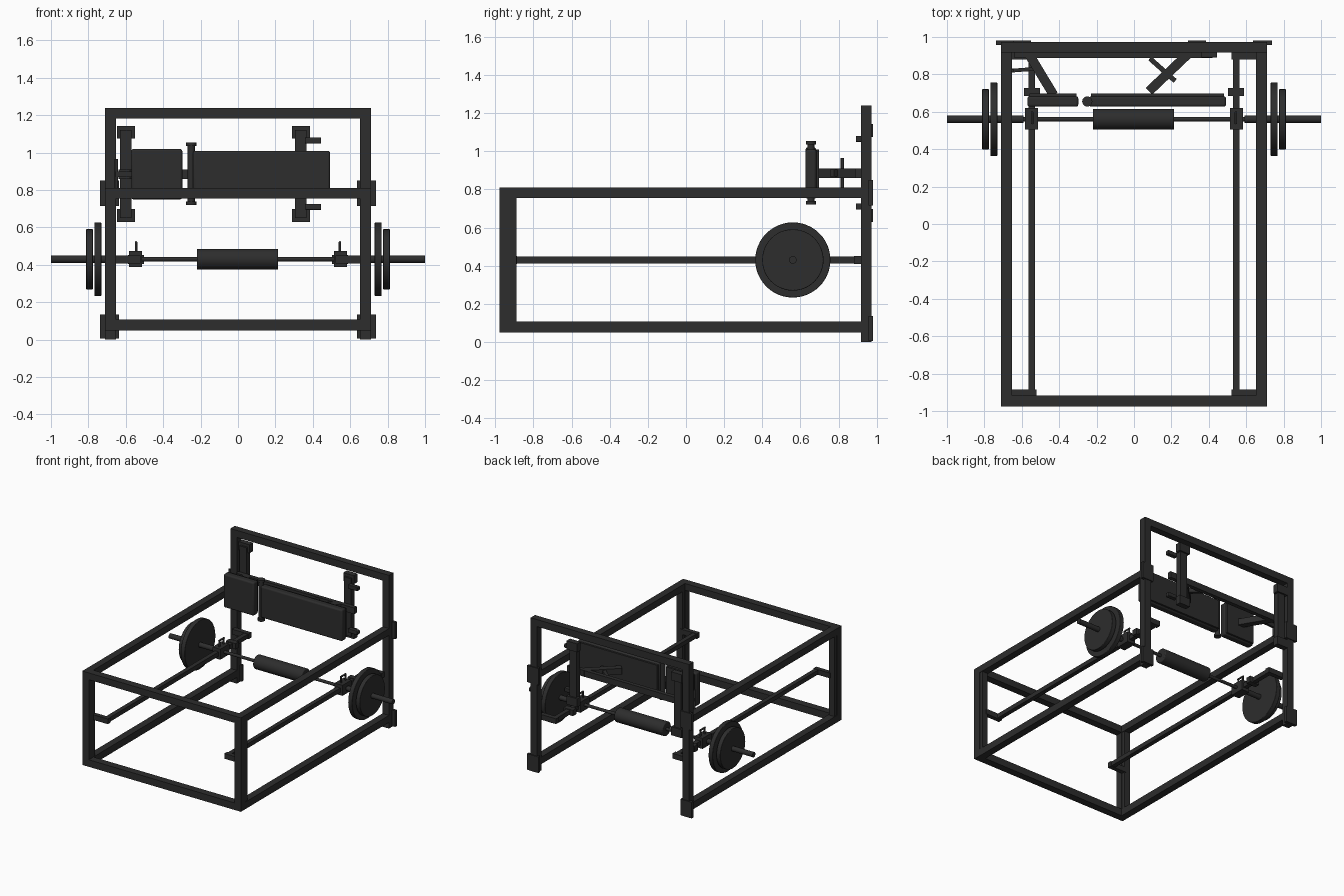
import bpy, math
from mathutils import Vector

cube = bpy.data.objects.get("Cube")
if cube:
    bpy.data.objects.remove(cube, do_unlink=True)

mat = bpy.data.materials.new("charcoal")
mat.use_nodes = True
COL = (0.026, 0.026, 0.026, 1)
mat.diffuse_color = COL
mat.node_tree.nodes["Principled BSDF"].inputs["Base Color"].default_value = COL


def finish(name, bevel=0, smooth=False):
    ob = bpy.context.object
    ob.name = name
    ob.data.materials.append(mat)
    bpy.ops.object.transform_apply(location=False, rotation=True, scale=True)
    if bevel:
        m = ob.modifiers.new("Bevel", "BEVEL")
        m.width, m.segments = bevel, 3
    if smooth:
        bpy.ops.object.shade_smooth_by_angle(angle=math.radians(35))
    return ob


def box(name, x, y, z, bevel=0):
    """Box from (min, max) ranges on each axis."""
    r = (x, y, z)
    bpy.ops.mesh.primitive_cube_add(size=1, location=[(a + b) / 2 for a, b in r])
    bpy.context.object.scale = [abs(b - a) for a, b in r]
    return finish(name, bevel, bevel > 0)


def rod(name, p, q, radius, sides=32, bevel=0):
    p, q = Vector(p), Vector(q)
    d = q - p
    bpy.ops.mesh.primitive_cylinder_add(vertices=sides, radius=radius, depth=d.length,
                                        location=(p + q) / 2)
    bpy.context.object.rotation_euler = d.to_track_quat("Z", "Y").to_euler()
    return finish(name, bevel, True)


def arm(name, p, q, width, z):
    """Flat horizontal bar running between two plan points."""
    p, q = Vector(p), Vector(q)
    d, c = q - p, (p + q) / 2
    bpy.ops.mesh.primitive_cube_add(size=1, location=(c.x, c.y, sum(z) / 2))
    ob = bpy.context.object
    ob.scale = (d.length, width, z[1] - z[0])
    ob.rotation_euler.z = math.atan2(d.y, d.x)
    return finish(name)


# Cross beams of the frame
box("rear_top_beam", (-0.652, 0.652), (0.917, 0.973), (1.183, 1.24))
for name, z in (("upper", (0.755, 0.81)), ("lower", (0.05, 0.107))):
    box("front_%s_beam" % name, (-0.652, 0.652), (-0.977, -0.918), z)

# Parts repeated on both sides
for s, side in ((1, "left"), (-1, "right")):
    def X(a, b):
        return (s * a, s * b)

    box(side + "_rear_post", X(0.652, 0.71), (0.917, 0.973), (0, 1.24))
    box(side + "_front_post", X(0.652, 0.71), (-0.977, -0.918), (0.05, 0.81))
    box(side + "_front_post_strip", X(0.656, 0.706), (-0.918, -0.889), (0.107, 0.755))
    box(side + "_upper_rail", X(0.652, 0.71), (-0.918, 0.917), (0.755, 0.81))
    box(side + "_lower_rail", X(0.652, 0.71), (-0.918, 0.917), (0.05, 0.107))
    for name, z in (("joint", (0.715, 0.85)), ("foot", (0.005, 0.135))):
        box("%s_%s_plate" % (side, name), X(0.636, 0.737), (0.957, 0.98), z)

    # Guide rail and its end brackets
    box(side + "_guide_rail", X(0.528, 0.563), (-0.89, 0.89), (0.412, 0.447))
    for end, y in (("front", (-0.92, -0.885)), ("rear", (0.88, 0.917))):
        box("%s_%s_rail_bracket" % (side, end), X(0.522, 0.67), y, (0.408, 0.45))

    # Sliding carriage, loop and stop
    box(side + "_carriage", X(0.512, 0.582), (0.505, 0.62), (0.388, 0.473))
    box(side + "_rail_stop", X(0.502, 0.588), (0.685, 0.728), (0.405, 0.452))
    for y in (0.54, 0.595):
        rod(side + "_loop_leg", (s * 0.545, y, 0.465), (s * 0.545, y, 0.52), 0.007, 12)
    rod(side + "_loop_top", (s * 0.545, 0.535, 0.52), (s * 0.545, 0.6, 0.52), 0.007, 12)

    # Weight plates, hub and sleeve
    rod(side + "_large_plate", (s * 0.731, 0.56, 0.43), (s * 0.768, 0.56, 0.43), 0.197, 48, 0.004)
    rod(side + "_small_plate", (s * 0.776, 0.56, 0.43), (s * 0.812, 0.56, 0.43), 0.161, 48, 0.004)
    rod(side + "_sleeve", (s * 0.59, 0.56, 0.43), (s * 1.0, 0.56, 0.43), 0.02)

# Lifting bar with foam roller
rod("lifting_bar", (-0.6, 0.56, 0.43), (0.6, 0.56, 0.43), 0.012, 20)
rod("foam_roller", (-0.22, 0.56, 0.43), (0.215, 0.56, 0.43), 0.056, 40, 0.006)

# Storage columns with wide clamps
for name, x in (("right", -0.6), ("left", 0.336)):
    box(name + "_storage_column", (x - 0.031, x + 0.031), (0.92, 0.968), (0.65, 1.12))
    for z in ((0.63, 0.698), (1.075, 1.143)):
        box(name + "_column_clamp", (x - 0.048, x + 0.048), (0.935, 0.98), z)
for z in (0.71, 1.065):
    box("storage_peg", (0.36, 0.445), (0.89, 0.925), (z - 0.016, z + 0.016), 0.005)
box("storage_cross_bar", (-0.64, 0.42), (0.887, 0.92), (0.86, 0.91))

# Bench pads and backing boards
for name, x, z in (("small", (-0.57, -0.298), (0.75, 1.02)),
                   ("large", (-0.24, 0.492), (0.755, 1.01))):
    box(name + "_pad", x, (0.627, 0.683), z, 0.012)
    box(name + "_pad_board", (x[0] + 0.01, x[1] - 0.01), (0.683, 0.698), (z[0] + 0.01, z[1] - 0.01))

# Upright roller between the pads
rod("pad_roller", (-0.25, 0.655, 0.73), (-0.25, 0.655, 1.04), 0.019, 24)
for z in (0.72, 1.035):
    rod("pad_roller_cap", (-0.25, 0.655, z), (-0.25, 0.655, z + 0.018), 0.027, 24)

# Pad support arms
arm("small_pad_arm", (-0.56, 0.905), (-0.43, 0.69), 0.05, (0.86, 0.91))
arm("large_pad_arm", (0.285, 0.905), (0.08, 0.71), 0.05, (0.86, 0.91))
arm("large_pad_cross_arm", (0.085, 0.885), (0.22, 0.765), 0.026, (0.867, 0.903))
rod("locking_pin", (-0.65, 0.82, 0.8), (-0.65, 0.82, 0.965), 0.009, 16)
arm("locking_pin_arm", (-0.655, 0.82), (-0.52, 0.83), 0.02, (0.87, 0.9))
